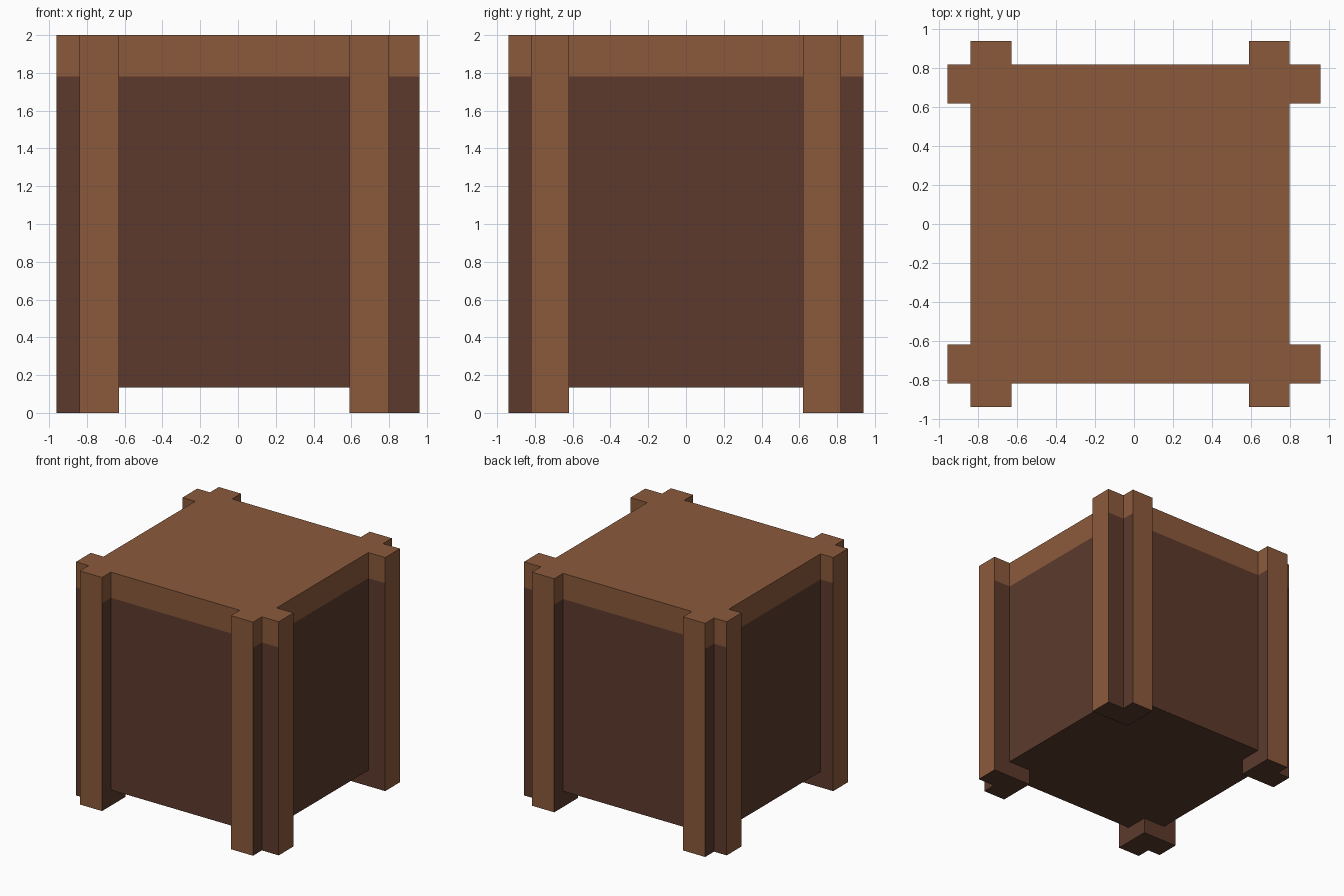
import bpy
import bmesh

cube = bpy.data.objects.get("Cube")
if cube:
    bpy.data.objects.remove(cube, do_unlink=True)

TOP, BAND = 2.0, 1.78   # overall height, lower edge of the light band


def make_material(name, rgb):
    mat = bpy.data.materials.new(name)
    mat.use_nodes = True
    mat.diffuse_color = (*rgb, 1)
    mat.node_tree.nodes["Principled BSDF"].inputs["Base Color"].default_value = (*rgb, 1)
    return mat


light_wood = make_material("light_wood", (0.258, 0.102, 0.045))
dark_wood = make_material("dark_wood", (0.107, 0.042, 0.026))


def extrude_outline(name, outline, bottom):
    """Extrude a floor outline up to the top and colour it by height and direction."""
    bm = bmesh.new()
    base = bm.faces.new([bm.verts.new((x, y, bottom)) for x, y in outline])
    grown = bmesh.ops.extrude_face_region(bm, geom=[base], use_keep_orig=True)
    for v in grown["geom"]:
        if isinstance(v, bmesh.types.BMVert):
            v.co.z = TOP
    bmesh.ops.recalc_face_normals(bm, faces=bm.faces[:])
    bmesh.ops.bisect_plane(bm, geom=bm.verts[:] + bm.edges[:] + bm.faces[:],
                           plane_co=(0, 0, BAND), plane_no=(0, 0, 1))
    bm.normal_update()
    for f in bm.faces:
        c = f.calc_center_median()
        # outer post faces stay light all the way down
        outer = max(abs(c.x * f.normal.x), abs(c.y * f.normal.y)) > 0.9
        f.material_index = 0 if outer or c.z > BAND else 1
    mesh = bpy.data.meshes.new(name)
    bm.to_mesh(mesh)
    bm.free()
    mesh.materials.append(light_wood)
    mesh.materials.append(dark_wood)
    obj = bpy.data.objects.new(name, mesh)
    bpy.context.collection.objects.link(obj)
    return obj


# Box body, raised off the floor
LEFT, RIGHT, DEPTH = 0.80, -0.84, 0.82
extrude_outline("body", [(RIGHT, -DEPTH), (LEFT, -DEPTH), (LEFT, DEPTH), (RIGHT, DEPTH)], 0.135)

# Corner posts with an L-shaped section, one arm past each neighbouring side
for x_name, x_out, x_body, x_in in (("left", 0.96, LEFT, 0.59), ("right", -0.96, RIGHT, -0.63)):
    for y_name, s in (("front", -1), ("back", 1)):
        y_out, y_body, y_in = s * 0.94, s * DEPTH, s * 0.62
        extrude_outline(f"{y_name}_{x_name}_post", [
            (x_in, y_out), (x_body, y_out), (x_body, y_body),
            (x_out, y_body), (x_out, y_in), (x_in, y_in)], 0)
